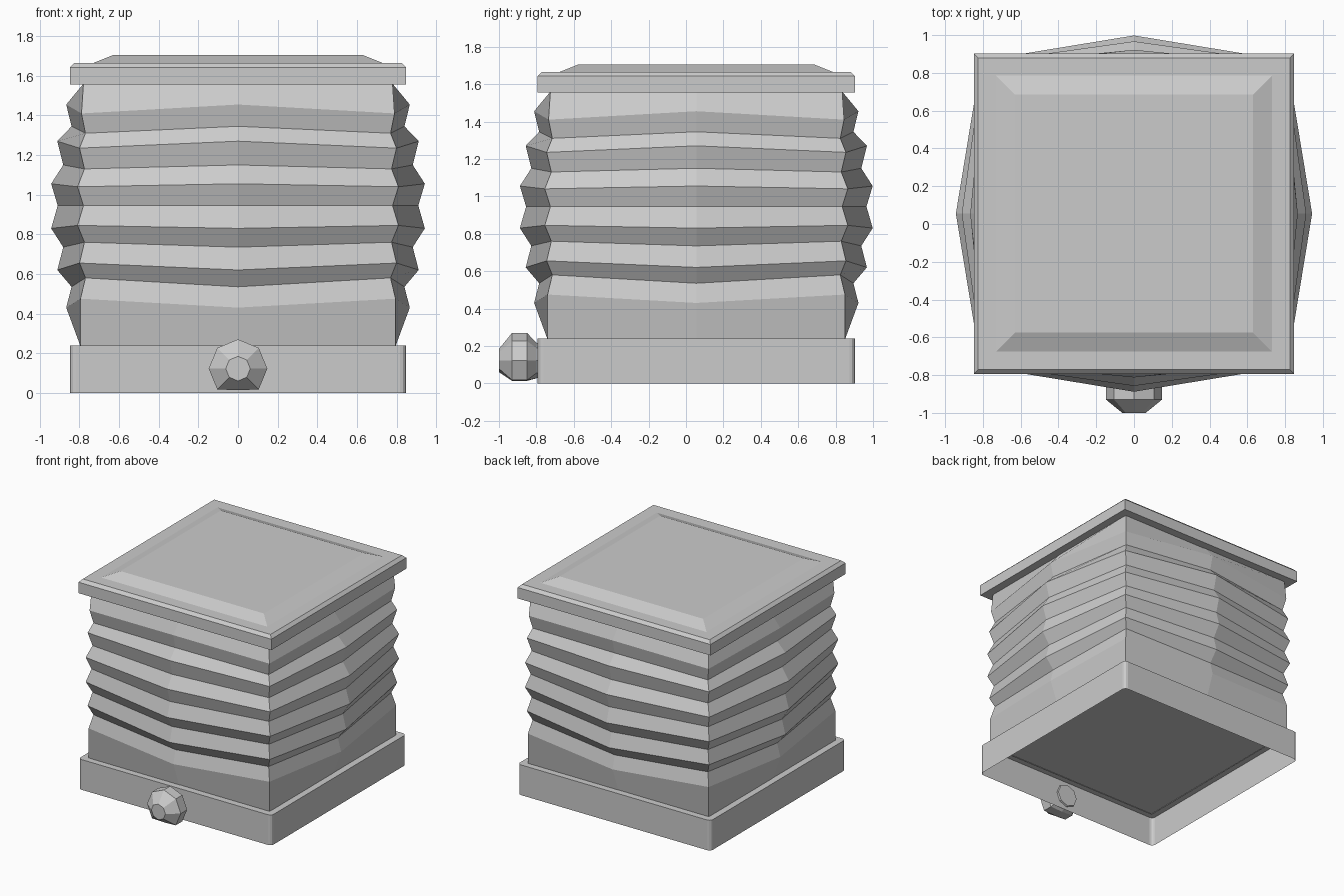
import bpy, bmesh
from math import sin, cos, pi

if "Cube" in bpy.data.objects:
    bpy.data.objects.remove(bpy.data.objects["Cube"])

CY = 0.055  # centre of the box in y


def loft(name, rings, cap_start=False, cap_end=False):
    """Skin a list of equal-length closed rings."""
    bm = bmesh.new()
    loops = [[bm.verts.new(p) for p in r] for r in rings]
    n = len(loops[0])
    for a, b in zip(loops, loops[1:]):
        for i in range(n):
            j = (i + 1) % n
            bm.faces.new((a[i], a[j], b[j], b[i]))
    if cap_start:
        bm.faces.new(loops[0][::-1])
    if cap_end:
        bm.faces.new(loops[-1])
    bmesh.ops.recalc_face_normals(bm, faces=bm.faces)
    me = bpy.data.meshes.new(name)
    bm.to_mesh(me)
    bm.free()
    ob = bpy.data.objects.new(name, me)
    bpy.context.collection.objects.link(ob)
    return ob


def square(h, z):
    return [(sx * h, CY + sy * h, z) for sx, sy in ((-1, -1), (1, -1), (1, 1), (-1, 1))]


def rounded_square(h, z, r=0.03, steps=3):
    pts = []
    for k, (sx, sy) in enumerate(((1, 1), (-1, 1), (-1, -1), (1, -1))):
        for s in range(steps + 1):
            a = (k + s / steps) * pi / 2
            pts.append((sx * (h - r) + r * cos(a), CY + sy * (h - r) + r * sin(a), z))
    return pts


def fold_ring(corner, zc, mid, zm):
    """Four corners and four bowed side midpoints."""
    pts = []
    for k in range(4):
        c, s = round(cos(k * pi / 2)), round(sin(k * pi / 2))
        for x, y, z in ((mid, 0, zm), (corner, corner, zc)):
            pts.append((x * c - y * s, CY + x * s + y * c, z))
    return pts


# Base tray, open underneath
loft("base", [rounded_square(0.848, 0), rounded_square(0.848, 0.24)], cap_end=True)

# Pleated bellows: corner half width, corner z, middle half width, middle z
folds = [
    (0.795, 0.235, 0.795, 0.235),
    (0.795, 0.475, 0.867, 0.43),
    (0.77, 0.58, 0.84, 0.535),
    (0.80, 0.655, 0.912, 0.62),
    (0.775, 0.76, 0.882, 0.735),
    (0.81, 0.845, 0.943, 0.83),
    (0.78, 0.945, 0.91, 0.945),
    (0.81, 1.04, 0.943, 1.055),
    (0.775, 1.13, 0.882, 1.15),
    (0.80, 1.235, 0.912, 1.27),
    (0.77, 1.31, 0.84, 1.345),
    (0.79, 1.41, 0.867, 1.455),
    (0.78, 1.56, 0.78, 1.56),
]
loft("bellows", [fold_ring(*f) for f in folds])

# Lid with chamfered rim and raised panel
lid = [(0.848, 1.555), (0.848, 1.642), (0.825, 1.665), (0.73, 1.665), (0.63, 1.705)]
loft("lid", [square(h, z) for h, z in lid], cap_start=True, cap_end=True)

# Eight-sided front knob, lowest edge kept above the ground
knob = [(-0.78, 0.09), (-0.80, 0.095), (-0.85, 0.148), (-0.93, 0.148), (-1.0, 0.062)]
loft("knob", [[(r * cos(i * pi / 4), y, max(0.013, 0.122 + r * sin(i * pi / 4)))
               for i in range(8)] for y, r in knob], cap_start=True, cap_end=True)
